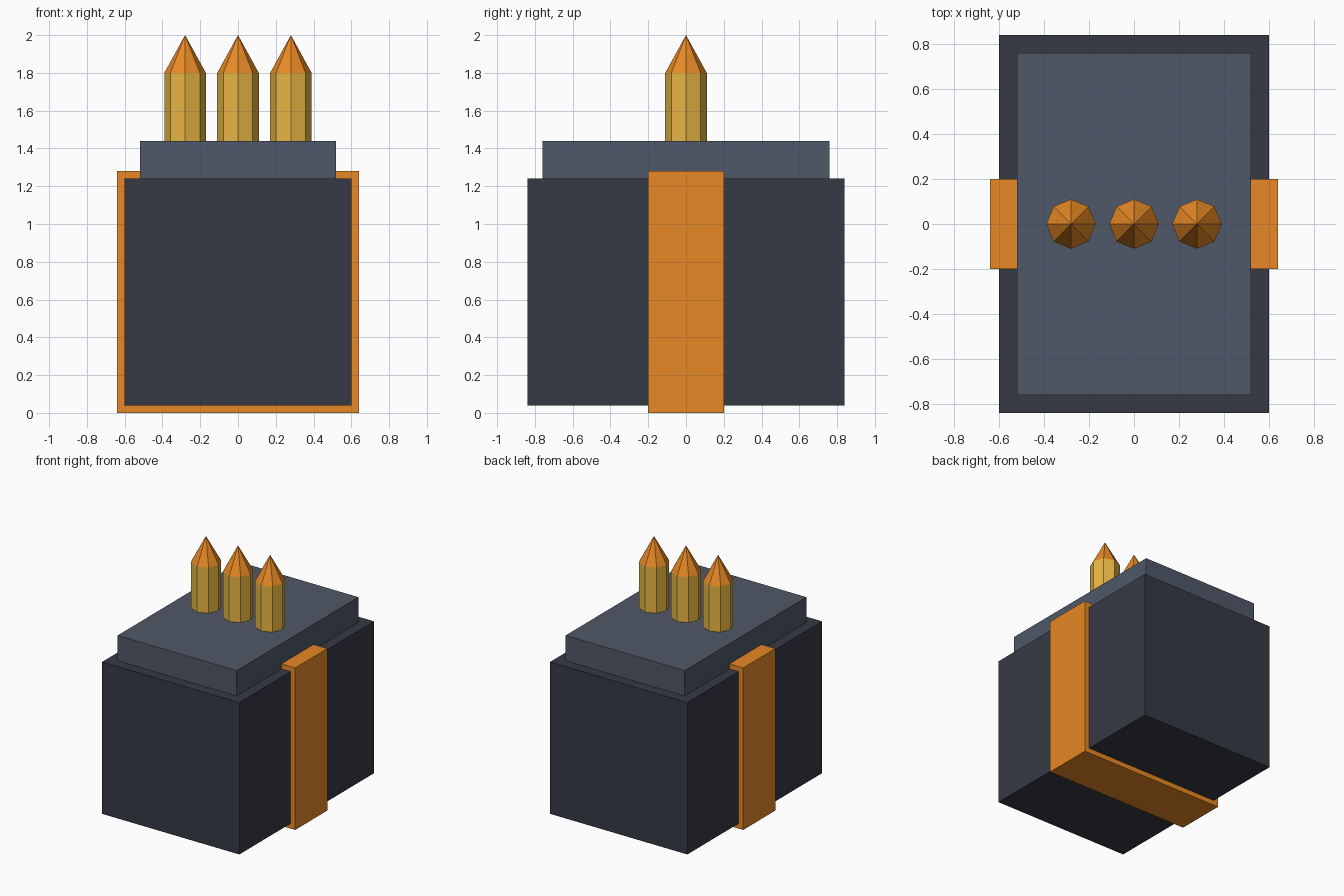
import bpy

if "Cube" in bpy.data.objects:
    bpy.data.objects.remove(bpy.data.objects["Cube"])


def material(name, rgb):
    mat = bpy.data.materials.new(name)
    mat.diffuse_color = (*rgb, 1)
    mat.use_nodes = True
    mat.node_tree.nodes["Principled BSDF"].inputs["Base Color"].default_value = mat.diffuse_color
    return mat


DARK = material("dark_slate", (0.037, 0.042, 0.060))
SLATE = material("slate", (0.080, 0.098, 0.138))
ORANGE = material("orange", (0.80, 0.25, 0.018))
BRASS = material("brass", (0.80, 0.47, 0.058))


def finish(name, mat):
    obj = bpy.context.object
    obj.name = name
    obj.data.materials.append(mat)
    return obj


def box(name, mat, half_x, half_y, z0, z1):
    bpy.ops.mesh.primitive_cube_add(size=1, location=(0, 0, (z0 + z1) / 2))
    bpy.context.object.scale = (2 * half_x, 2 * half_y, z1 - z0)
    bpy.ops.object.transform_apply(location=False, rotation=False, scale=True)
    return finish(name, mat)


def octagon(name, mat, x, r_top, z0, z1):
    bpy.ops.mesh.primitive_cone_add(vertices=8, radius1=0.11, radius2=r_top,
                                    depth=z1 - z0, location=(x, 0, (z0 + z1) / 2))
    return finish(name, mat)


# Ammunition box, raised lid and strap around the box
box("box_body", DARK, 0.60, 0.84, 0.04, 1.24)
box("lid", SLATE, 0.52, 0.76, 1.24, 1.44)
box("strap", ORANGE, 0.64, 0.20, 0.0, 1.28)

# Row of three cartridges standing on the lid
for i, x in enumerate((-0.28, 0, 0.28), 1):
    octagon(f"cartridge_case_{i}", BRASS, x, 0.11, 1.44, 1.80)
    octagon(f"cartridge_tip_{i}", ORANGE, x, 0, 1.80, 2.0)
